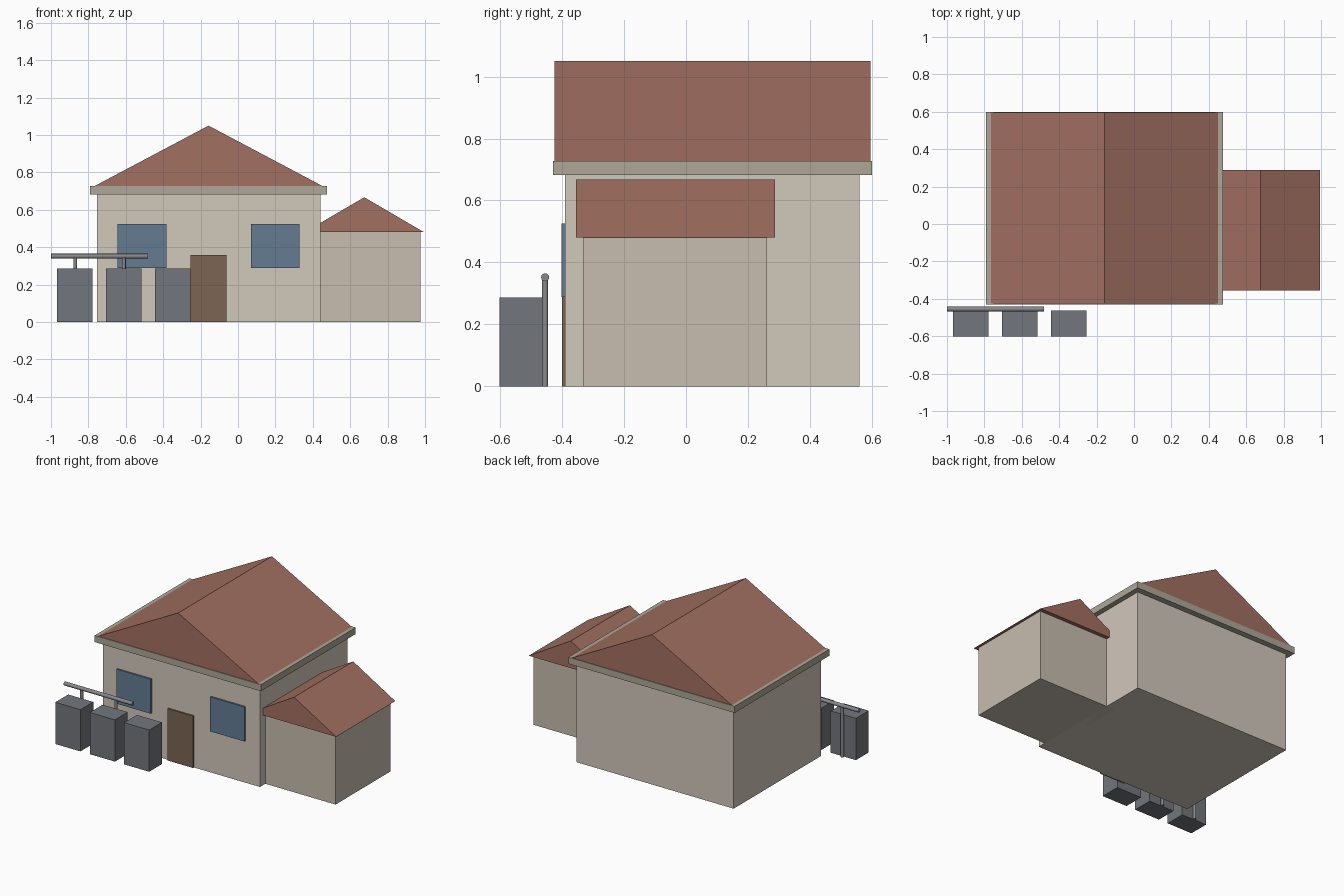
import bpy
import bmesh
from math import pi

if "Cube" in bpy.data.objects:
    bpy.data.objects.remove(bpy.data.objects["Cube"])


def material(name, r, g, b):
    m = bpy.data.materials.new(name)
    m.diffuse_color = (r, g, b, 1)
    m.use_nodes = True
    m.node_tree.nodes["Principled BSDF"].inputs["Base Color"].default_value = m.diffuse_color
    return m


WALL = material("wall_plaster", 0.64, 0.58, 0.50)
ANNEX = material("annex_plaster", 0.57, 0.51, 0.43)
TRIM = material("eave_trim", 0.42, 0.39, 0.31)
ROOF = material("roof_tile", 0.36, 0.16, 0.12)
GLASS = material("window_glass", 0.13, 0.20, 0.29)
WOOD = material("door_wood", 0.20, 0.13, 0.09)
METAL = material("dark_metal", 0.17, 0.18, 0.20)
PIPE = material("pipe_metal", 0.25, 0.25, 0.26)


def mesh_object(name, bm, mat):
    bmesh.ops.recalc_face_normals(bm, faces=bm.faces)
    me = bpy.data.meshes.new(name)
    bm.to_mesh(me)
    bm.free()
    me.materials.append(mat)
    ob = bpy.data.objects.new(name, me)
    bpy.context.collection.objects.link(ob)
    return ob


def prism(name, profile, y0, y1, mat):
    """Extrude an x-z profile from y0 to y1."""
    bm = bmesh.new()
    face = bm.faces.new([bm.verts.new((x, y0, z)) for x, z in profile])
    ext = bmesh.ops.extrude_face_region(bm, geom=[face])["geom"]
    verts = [v for v in ext if isinstance(v, bmesh.types.BMVert)]
    bmesh.ops.translate(bm, verts=verts, vec=(0, y1 - y0, 0))
    return mesh_object(name, bm, mat)


def box(name, x0, x1, y0, y1, z0, z1, mat):
    return prism(name, [(x0, z0), (x1, z0), (x1, z1), (x0, z1)], y0, y1, mat)


def gable(name, x0, x1, y0, y1, z0, z1, mat):
    return prism(name, [(x0, z0), (x1, z0), ((x0 + x1) / 2, z1)], y0, y1, mat)


def rod(name, center, radius, length, rot, mat):
    bpy.ops.mesh.primitive_cylinder_add(vertices=16, radius=radius, depth=length,
                                        location=center, rotation=rot)
    ob = bpy.context.object
    ob.name = name
    ob.data.materials.append(mat)
    bpy.ops.object.shade_smooth_by_angle()


# Main house
box("house_walls", -0.755, 0.44, -0.39, 0.56, 0, 0.685, WALL)
box("eave_slab", -0.79, 0.475, -0.43, 0.60, 0.683, 0.728, TRIM)
gable("house_roof", -0.765, 0.45, -0.425, 0.595, 0.728, 1.05, ROOF)

# Side annex, tucked into the main wall
box("annex_walls", 0.375, 0.975, -0.332, 0.262, 0, 0.48, ANNEX)
gable("annex_roof", 0.355, 0.995, -0.355, 0.288, 0.48, 0.667, ROOF)

# Front door and windows
box("door", -0.255, -0.062, -0.40, -0.385, 0, 0.357, WOOD)
for side, x in (("left", -0.643), ("right", 0.07)):
    box(f"window_{side}", x, x + 0.26, -0.402, -0.385, 0.288, 0.525, GLASS)

# Row of outdoor cabinets
for i, x in enumerate((-0.968, -0.706, -0.445)):
    box(f"cabinet_{i + 1}", x, x + 0.191, -0.602, -0.463, 0, 0.287, METAL)

# Rail on two posts behind the cabinets
rod("rail", (-0.74, -0.455, 0.352), 0.013, 0.52, (0, pi / 2, 0), PIPE)
for i, x in enumerate((-0.87, -0.61)):
    rod(f"rail_post_{i + 1}", (x, -0.455, 0.176), 0.01, 0.352, (0, 0, 0), PIPE)
